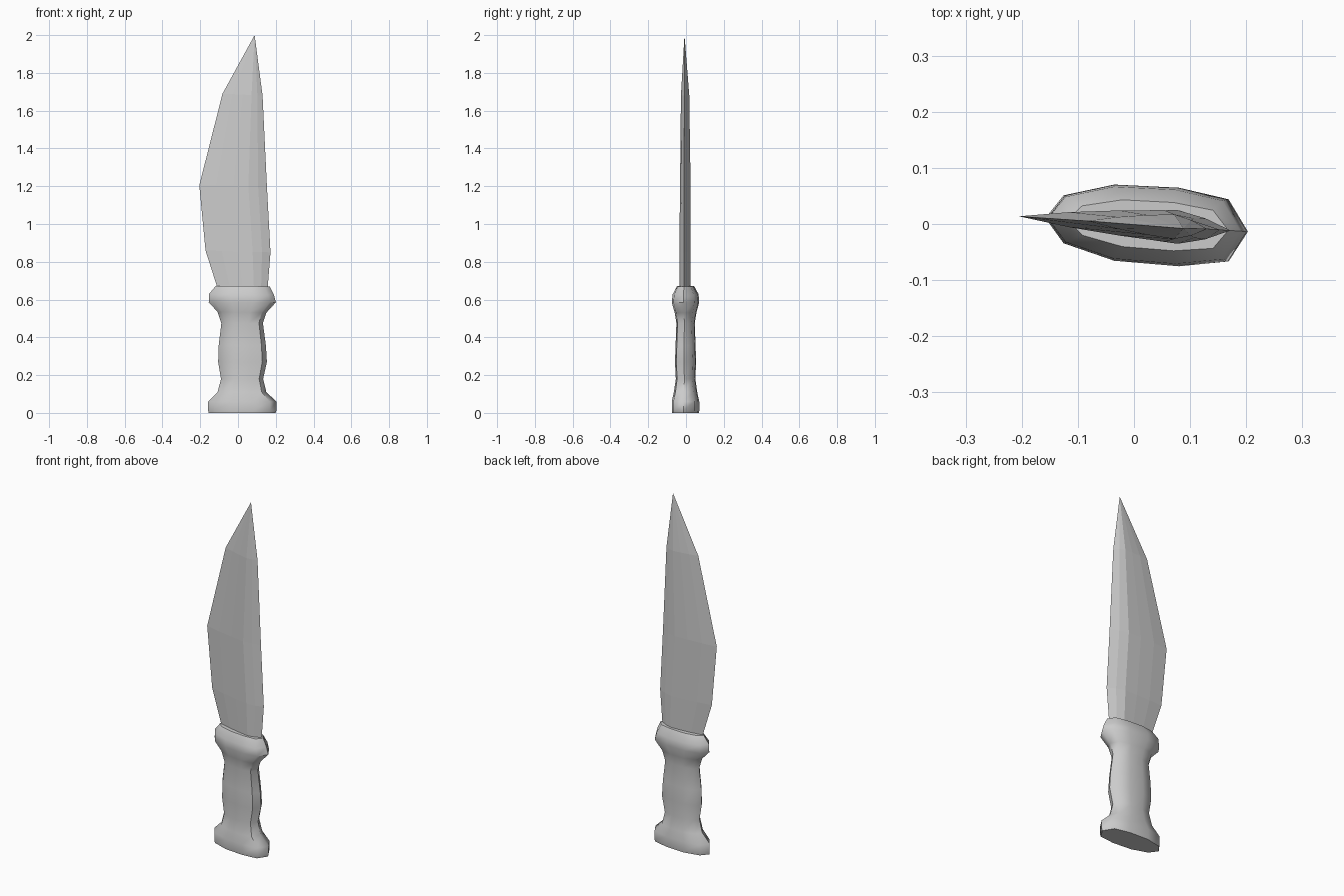
import bpy, bmesh

if "Cube" in bpy.data.objects:
    bpy.data.objects.remove(bpy.data.objects["Cube"])

SHEAR = -0.067   # the whole knife is turned slightly about z


def loft(name, rings, tip=None):
    """Skin a list of closed rings, cap the ends or run to a tip."""
    bm = bmesh.new()
    loops = [[bm.verts.new(p) for p in ring] for ring in rings]
    n = len(loops[0])
    bm.faces.new(loops[0])
    for a, b in zip(loops, loops[1:]):
        for i in range(n):
            j = (i + 1) % n
            bm.faces.new((a[i], a[j], b[j], b[i]))
    if tip:
        t = bm.verts.new(tip)
        for i in range(n):
            bm.faces.new((loops[-1][i], loops[-1][(i + 1) % n], t))
    else:
        bm.faces.new(loops[-1])
    bmesh.ops.recalc_face_normals(bm, faces=bm.faces)
    mesh = bpy.data.meshes.new(name)
    bm.to_mesh(mesh)
    bm.free()
    obj = bpy.data.objects.new(name, mesh)
    bpy.context.collection.objects.link(obj)
    return obj


def section(half, x0, x1, depth, z0, z1):
    """Mirror a half outline (u in -1..1, v in 0..1) into a ring at a height."""
    outline = half + [(u, -v) for u, v in reversed(half[1:-1])]
    ring = []
    for u, v in outline:
        f = (u + 1) / 2
        x = x0 + (x1 - x0) * f
        ring.append((x, v * depth + SHEAR * x, z0 + (z1 - z0) * f))
    return ring


# Handle: ten-sided oval with flared pommel and guard
oval = [(1, 0), (.81, .79), (.32, 1), (-.32, .97), (-.82, .61), (-1, 0)]
handle_rows = [  # left x, right x, half depth, left z, right z
    (-.155, .199, .068, 0, 0),
    (-.158, .203, .070, .012, .012),
    (-.158, .203, .070, .06, .06),
    (-.108, .150, .060, .11, .11),
    (-.090, .133, .050, .18, .18),
    (-.105, .153, .054, .27, .27),
    (-.102, .148, .051, .36, .355),
    (-.088, .132, .047, .475, .475),
    (-.108, .150, .056, .535, .53),
    (-.155, .201, .070, .585, .585),
    (-.153, .190, .066, .63, .625),
    (-.118, .168, .043, .672, .67),
]
handle = loft("handle", [section(oval, *r) for r in handle_rows])

# Blade: thick near the spine, thin towards the cutting edge
wedge = [(1, 0), (.74, .62), (.45, 1), (0, .8), (-.5, .48), (-1, 0)]
blade_rows = [
    (-.113, .158, .029, .64, .64),
    (-.113, .158, .029, .675, .675),
    (-.172, .172, .030, .86, .85),
    (-.205, .153, .028, 1.205, 1.20),
    (-.082, .130, .022, 1.69, 1.68),
]
blade = loft("blade", [section(wedge, *r) for r in blade_rows],
             tip=(.088, -.008, 2.0))

# Smooth handle with crisp pommel base, faceted blade
bpy.ops.object.select_all(action='DESELECT')
handle.select_set(True)
bpy.context.view_layer.objects.active = handle
bpy.ops.object.shade_smooth_by_angle(angle=0.9)
